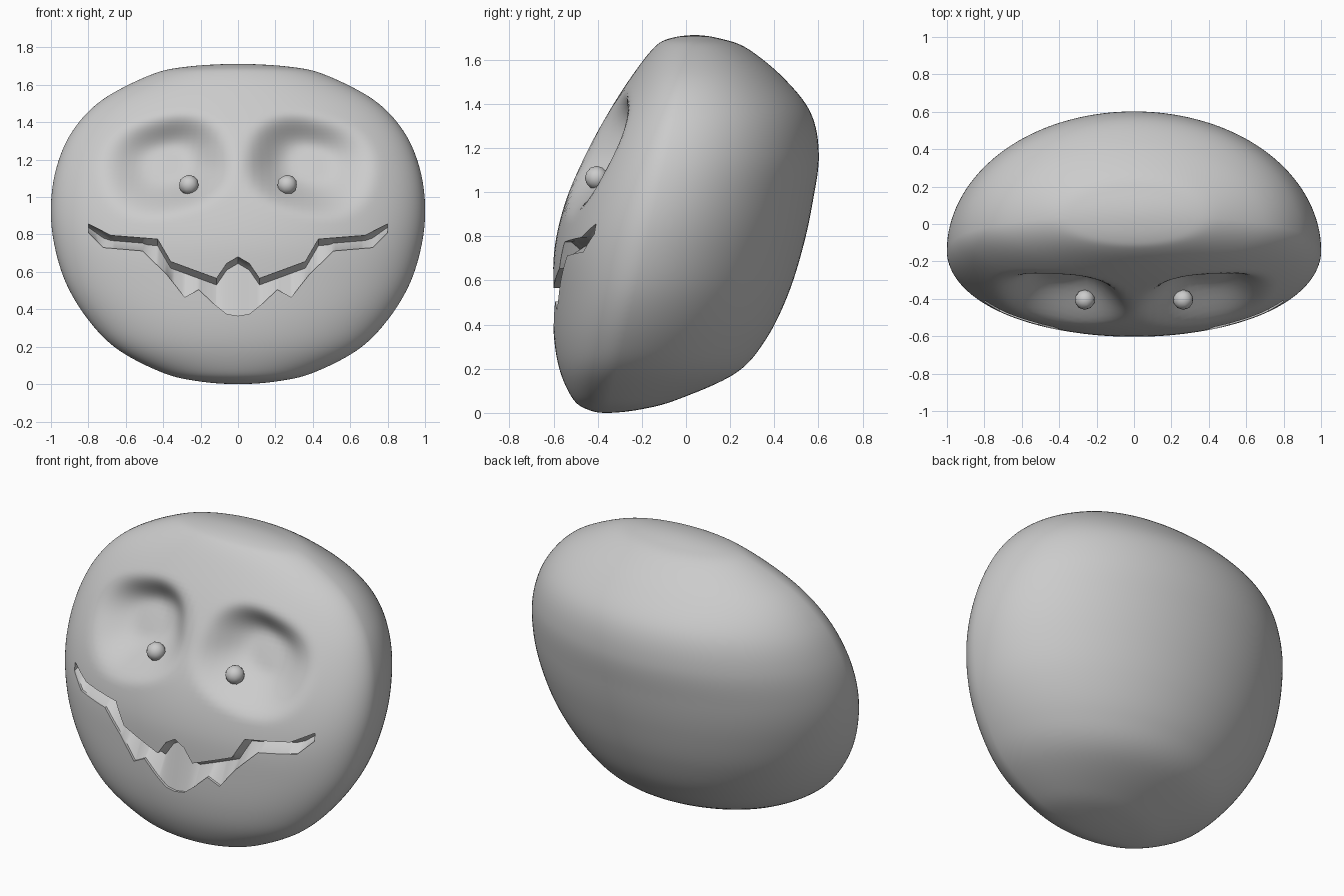
import bpy, bmesh, math
from mathutils import Vector

if "Cube" in bpy.data.objects:
    bpy.data.objects.remove(bpy.data.objects["Cube"])

# Head cross-sections: height, half width, front y, back y
ROWS = [(0, 0, -.36, -.36), (.015, .21, -.445, -.21), (.06, .40, -.51, -.04),
        (.18, .635, -.568, .225), (.33, .79, -.597, .36), (.53, .915, -.603, .46),
        (.75, .983, -.595, .53), (.96, 1.0, -.545, .575), (1.17, .967, -.455, .602),
        (1.36, .88, -.352, .565), (1.52, .725, -.25, .44), (1.65, .475, -.15, .28),
        (1.695, .29, -.08, .16), (1.712, 0, .04, .04)]
# Right half of each lip, from the centre to the corner (x, z)
UPPER = [(0, .68), (.06, .645), (.115, .565), (.36, .655), (.43, .775), (.68, .795), (.80, .857)]
LOWER = [(0, .365), (.06, .375), (.13, .43), (.21, .505), (.285, .465), (.38, .585),
         (.51, .712), (.72, .73), (.80, .81)]


def smooth_rows(rows, steps):
    mirror = lambda r: (r[0], -r[1], r[3], r[2])
    p = [Vector(r) for r in [mirror(rows[1])] + rows + [mirror(rows[-2])]]
    out = []
    for a, b, c, d in zip(p, p[1:], p[2:], p[3:]):
        for k in range(steps):
            t = k / steps
            out.append(b + (c - a) * (t / 2) + (2 * a - 5 * b + 4 * c - d) * (t * t / 2)
                       + (3 * b - a - 3 * c + d) * (t ** 3 / 2))
    return out + [p[-2]]


def lerp(points, x):
    for (x0, y0), (x1, y1) in zip(points, points[1:]):
        if x <= x1:
            return y0 + (y1 - y0) * (x - x0) / (x1 - x0)
    return points[-1][1]


def mid_y(z):
    return -.36 + .234 * z


def socket(x, z):
    # Egg-shaped eye hollow, steep at the nose and shallow at the temple
    dx, dz, a = abs(x) - .385, z - 1.17, math.radians(-14)
    u = (dx * math.cos(a) + dz * math.sin(a)) / .37
    v = (-dx * math.sin(a) + dz * math.cos(a)) / .28
    r = (abs(u) ** 2.4 + abs(v) ** 2.4) ** (1 / 2.4)
    t = max(0, min(1, (1.01 - r) / .75))
    return .16 * t * t * (3 - 2 * t) * (1 - .35 * u)


RINGS = smooth_rows(ROWS, 8)


def front_y(x, z):
    w = lerp([(r[0], r[1]) for r in RINGS], z)
    f = lerp([(r[0], r[2]) for r in RINGS], z)
    m = mid_y(z)
    return m + (f - m) * math.sqrt(max(0, 1 - (x / w) ** 2))


def loft(name, loops, cap=False):
    bm = bmesh.new()
    vs = [[bm.verts.new(p) for p in loop] for loop in loops]
    n = len(vs[0])
    for a, b in zip(vs, vs[1:]):
        for i in range(n):
            bm.faces.new((a[i], a[(i + 1) % n], b[(i + 1) % n], b[i]))
    if cap:
        bm.faces.new(vs[0])
        bm.faces.new(vs[-1])
    bmesh.ops.remove_doubles(bm, verts=bm.verts, dist=1e-5)
    bmesh.ops.recalc_face_normals(bm, faces=bm.faces)
    mesh = bpy.data.meshes.new(name)
    bm.to_mesh(mesh)
    bm.free()
    ob = bpy.data.objects.new(name, mesh)
    bpy.context.collection.objects.link(ob)
    return ob


# Head with eye hollows
loops = []
for z, w, f, b in RINGS:
    loop, m = [], mid_y(z)
    for i in range(144):
        t = 2 * math.pi * i / 144
        x, s = w * math.cos(t), math.sin(t)
        y = m + s * ((b - m) if s > 0 else (m - f))
        if s < 0:
            y += socket(x, z)
        loop.append((x, y, z))
    loops.append(loop)
# Close both poles exactly
for k in (0, -1):
    loops[k] = [(0, RINGS[k][2], RINGS[k][0])] * 144
head = loft("head", loops)

# Jagged mouth cutter: sloped upper lip, floor rising towards the lower lip
xs = {round(i * .02, 3) for i in range(41)} | {p[0] for p in UPPER + LOWER}
columns = []
for x in sorted(xs | {-x for x in xs}):
    up, lo = lerp(UPPER, abs(x)), lerp(LOWER, abs(x))
    deep = up - min(.035, .4 * (up - lo))
    columns.append([(x, -1, up), (x, -1, deep), (x, -1, lo),
                    (x, front_y(x, lo) + .015, lo),
                    (x, front_y(x, deep) + .075, deep),
                    (x, front_y(x, up) + .03, up)])
cutter = loft("mouth_cutter", columns, cap=True)
cutter.hide_render = True

mod = head.modifiers.new("mouth", 'BOOLEAN')
mod.operation, mod.solver, mod.object = 'DIFFERENCE', 'EXACT', cutter
bpy.ops.object.select_all(action='DESELECT')
head.select_set(True)
bpy.context.view_layer.objects.active = head
bpy.ops.object.modifier_apply(modifier=mod.name)
bpy.data.objects.remove(cutter)
bpy.ops.object.shade_smooth_by_angle(angle=math.radians(35))

# Pupils
for side, name in ((-1, "left_pupil"), (1, "right_pupil")):
    bpy.ops.mesh.primitive_ico_sphere_add(subdivisions=2, radius=.054,
                                          location=(side * .263, -.405, 1.065))
    bpy.context.object.name = name
    bpy.ops.object.shade_smooth()
